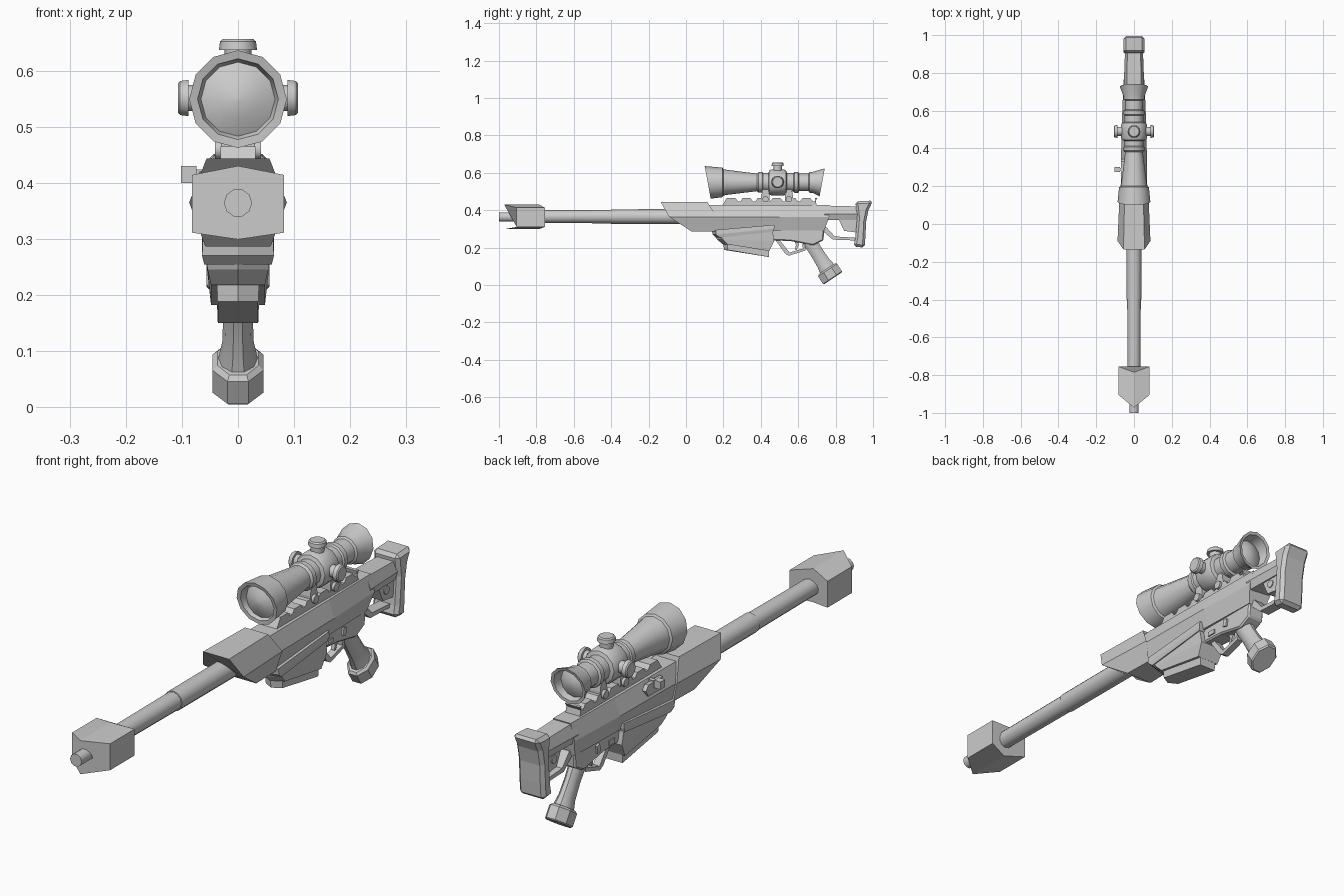
import bpy, bmesh
from math import sin, cos, pi, radians
from mathutils import Vector

X, Y, Z = Vector((1, 0, 0)), Vector((0, 1, 0)), Vector((0, 0, 1))


def loft(name, rings, smooth=False, bevel=0, closed=False):
    """Skin a list of equal-length point rings and cap the ends."""
    bm = bmesh.new()
    vs = [[bm.verts.new(p) for p in r] for r in rings]
    n = len(vs[0])
    for a, b in zip(vs, vs[1:]):
        for i in range(n):
            j = (i + 1) % n
            bm.faces.new((a[i], a[j], b[j], b[i]))
    bm.faces.new(vs[0])
    bm.faces.new(vs[-1][::-1])
    bmesh.ops.recalc_face_normals(bm, faces=bm.faces)
    me = bpy.data.meshes.new(name)
    bm.to_mesh(me)
    bm.free()
    ob = bpy.data.objects.new(name, me)
    bpy.context.collection.objects.link(ob)
    if smooth:
        me.shade_smooth()
        me.set_sharp_from_angle(angle=radians(37))
    if bevel:
        m = ob.modifiers.new("bevel", "BEVEL")
        m.width, m.segments = bevel, 1
    return ob


def ring(c, u, v, ru, rv, n, phase=0.0):
    return [Vector(c) + u * ru * cos(2 * pi * (i + phase) / n)
            + v * rv * sin(2 * pi * (i + phase) / n) for i in range(n)]


def lathe_y(name, z, prof, n=12):
    """Turned part along y; prof rows are (y, radius, y shift at the top)."""
    return loft(name, [ring((0, y, z), X, Z + Y * (t / r), r, r, n)
                       for y, r, t in prof], smooth=True)


def knob(name, c, axis, u, v, prof, n=10):
    return loft(name, [ring(Vector(c) + axis * d, u, v, r, r, n) for d, r in prof], smooth=True)


def prism(name, prof, w, bevel=0, x=0):
    """Side profile of (y, z) points, extruded across x."""
    return loft(name, [[(x + s * w, y, z) for y, z in prof] for s in (-1, 1)], bevel=bevel)


def hexa(ys, ws, zs):
    """Six-sided section: top, middle and bottom values of y, half width, z."""
    r = [(w, y, z) for y, w, z in zip(ys, ws, zs)]
    return r + [(-w, y, z) for w, y, z in reversed(r)]


def wedge(y0, y1, z0, z1, w, tip):
    """Plan outline with a pointed front, sloping from z0 (front) to z1 (rear)."""
    return [(-w, y1, z1), (w, y1, z1), (w, y0 + tip, z0), (0, y0, z0), (-w, y0 + tip, z0)]


# Barrel and muzzle
lathe_y("barrel", .366, [(-.8, .034, 0), (-.4, .036, 0), (-.4, .039, 0), (0, .04, 0)])
lathe_y("muzzle_tip", .364, [(-1, .025, 0), (-.9, .025, 0)], 10)
brake = []
for side, ridge in ((-.905, -.972), (-.755, -.785)):
    brake.append([(-.082, side, .414), (0, ridge, .43), (.082, side, .414),
                  (.082, side, .311), (0, ridge, .299), (-.082, side, .311)])
loft("muzzle_brake", brake)

# Front shroud and receiver
ZS = (.443, .365, .286)
loft("front_shroud", [hexa((-.135, -.09, .03), (.056, .087, .058), ZS),
                      hexa((.115, .165, .155), (.05, .076, .055), ZS)])
RZ = (.428, .363, .293)
loft("receiver", [hexa((.08,) * 3, (.045, .072, .052), RZ),
                  hexa((.5,) * 3, (.042, .066, .045), RZ),
                  hexa((.765, .765, .74), (.038, .055, .038), RZ)])
loft("stock_beam", [hexa((.74,) * 3, (.037, .054, .042), (.425, .38, .348)),
                    hexa((.93,) * 3, (.035, .047, .038), (.42, .38, .348))])

# Stock block, strut, pin and butt pad
prism("stock_block", [(.815, .355), (.92, .355), (.92, .28), (.845, .29)], .034)
prism("stock_strut", [(.73, .31), (.75, .31), (.795, .26), (.92, .252),
                      (.92, .238), (.785, .243), (.73, .29)], .022)
knob("stock_pin", (-.038, .865, .325), X, Y, Z, [(0, .016), (.076, .016)])
prism("butt_pad", [(.905, .447), (1, .452), (.975, .4), (.963, .34), (.96, .27),
                   (.955, .2), (.895, .206), (.905, .25), (.915, .36)], .056, .013)

# Scalloped rail on top
rail = [(.19, .42), (.218, .465)]
for i in range(6):
    y = .265 + i * .08
    rail += [(y, .465), (y + .012, .448), (y + .026, .448), (y + .038, .465)]
rail += [(.69, .465), (.7, .42)]
prism("top_rail", rail, .031)

# Magazine with lip, body and floor plate
loft("magazine_lip", [wedge(.138, .472, .295, .322, .063, .02),
                      wedge(.142, .472, .27, .302, .064, .02),
                      wedge(.16, .466, .254, .285, .06, .02)])
loft("magazine_body", [wedge(.158, .462, .262, .3, .057, .03),
                       wedge(.165, .472, .245, .235, .054, .03),
                       wedge(.197, .445, .218, .182, .048, .025)])
loft("magazine_plate", [wedge(.2, .445, .225, .2, .038, .02),
                        wedge(.203, .443, .188, .15, .036, .02)])

# Lower receiver, trigger and guard
prism("lower_receiver", [(.45, .31), (.74, .31), (.735, .24), (.68, .212), (.56, .235),
                         (.45, .24)], .036, .006)
prism("trigger_guard", [(.475, .245), (.53, .168), (.55, .157), (.64, .185), (.635, .22),
                        (.622, .22), (.625, .195), (.553, .174), (.497, .245)], .014)
prism("trigger", [(.575, .245), (.6, .245), (.602, .215), (.592, .188), (.583, .19),
                  (.588, .215)], .008)
prism("catch_button", [(.495, .27), (.53, .27), (.53, .252), (.495, .252)], .041)
prism("safety_lever", [(.585, .255), (.592, .285), (.61, .28), (.605, .25)], .043)

# Grip with a wide foot
U = Vector((0, .83, .56))
loft("grip", [ring(c, X, U, rx, ru, 10) for c, rx, ru in (
    ((0, .645, .262), .03, .04), ((0, .70, .172), .026, .037), ((0, .735, .117), .028, .04),
    ((0, .762, .075), .038, .05))], smooth=True)
loft("grip_foot", [ring(c, X, U, rx, ru, 8, .5) for c, rx, ru in (
    ((0, .753, .087), .04, .057), ((0, .757, .08), .049, .066),
    ((0, .783, .04), .049, .066), ((0, .786, .036), .045, .06))])

# Charging handle and port plate on the left
prism("charging_handle", [(.275, .43), (.302, .43), (.302, .4), (.275, .4)], .014, x=-.088)
prism("handle_stem", [(.28, .424), (.297, .424), (.297, .405), (.28, .405)], .025, x=-.06)
prism("port_plate", [(.24, .42), (.33, .42), (.345, .4), (.33, .375), (.25, .375),
                     (.262, .398)], .008, x=-.061)

# Scope tube: recessed lens, bell, taper, rings, eyepiece
SZ = .549
lathe_y("scope", SZ, [
    (.122, .004, 0), (.128, .035, 0), (.145, .066, 0), (.118, .072, -.014), (.116, .087, -.016),
    (.195, .079, 0), (.2, .07, 0), (.225, .066, 0), (.38, .047, 0), (.388, .055, 0),
    (.408, .055, 0), (.412, .05, 0), (.44, .05, 0), (.445, .064, 0), (.455, .069, 0),
    (.525, .069, 0), (.535, .064, 0), (.54, .05, 0), (.575, .05, 0), (.58, .056, 0),
    (.6, .056, 0), (.605, .047, 0), (.655, .047, 0), (.66, .055, 0), (.68, .057, 0),
    (.728, .075, .014), (.726, .063, .012), (.69, .057, 0), (.705, .03, 0), (.709, .004, 0)])

# Adjustment knobs on top and both sides
KP = [(.055, .024), (.088, .024), (.088, .034), (.103, .032), (.107, .027)]
for s, n in ((1, "right"), (-1, "left")):
    knob(n + "_scope_knob", (0, .49, SZ + .002), X * s, Y, Z, KP)
knob("top_scope_knob", (0, .49, SZ), Z, X, Y, KP)

# Scope mounts with clamp bolts
for i, y in enumerate((.425, .55)):
    tag = ("front", "rear")[i]
    prism(tag + "_scope_mount", [(y - .022, .44), (y + .022, .44), (y + .022, .475),
                                 (y + .015, .515), (y - .015, .515), (y - .022, .475)], .03)
    knob(tag + "_mount_bolt", (-.041, y, .459), X, Y, Z, [(0, .017), (.082, .017)])
